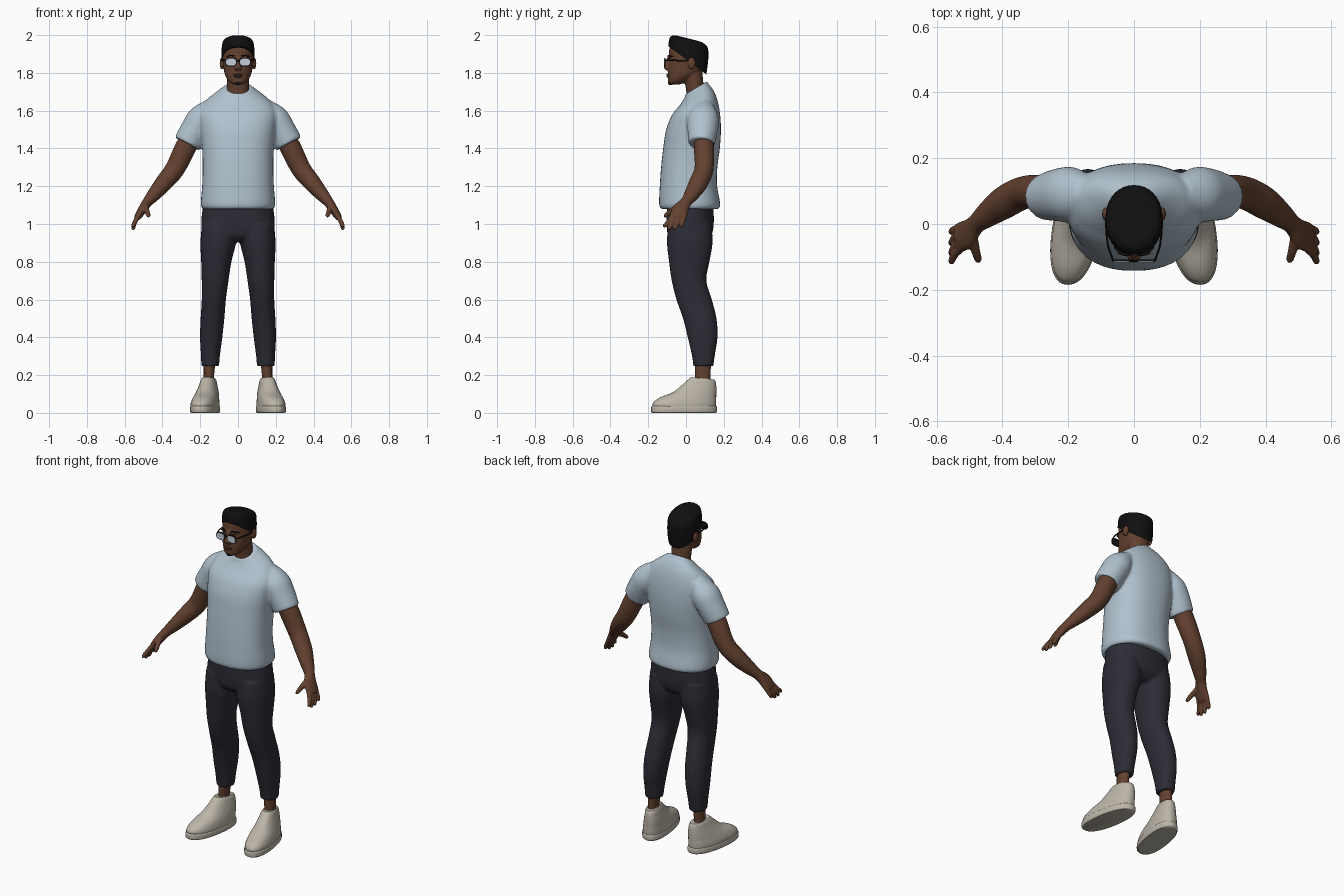
import bpy, bmesh, math
from mathutils import Vector


def material(name, r, g, b):
    m = bpy.data.materials.new(name)
    m.diffuse_color = (r, g, b, 1)
    return m


SKIN = material("brown skin", 0.125, 0.053, 0.029)
LIP = material("dark lips", 0.085, 0.036, 0.025)
SHIRT = material("pale blue cotton", 0.44, 0.54, 0.62)
PANTS = material("charcoal cloth", 0.026, 0.025, 0.036)
SHOE = material("cream leather", 0.50, 0.46, 0.39)
HAIR = material("black", 0.005, 0.005, 0.005)
LENS = material("silver blue lens", 0.56, 0.62, 0.71)


def resample(rows, steps):
    """Smooth curve through the rows, spaced by chord length."""
    p = [Vector(tuple(r) + (0,) * (6 - len(r))) for r in rows]
    t = [0.0]
    for a, b in zip(p, p[1:]):
        t.append(t[-1] + max((b - a).length, 1e-5))
    n = len(p)
    m = []
    for i in range(n):
        lo, hi = max(i - 1, 0), min(i + 1, n - 1)
        m.append((p[hi] - p[lo]) / (t[hi] - t[lo]))
    out = []
    for i in range(n - 1):
        h = t[i + 1] - t[i]
        for k in range(steps):
            u = k / steps
            out.append(p[i] * (2*u**3 - 3*u*u + 1) + m[i] * (h * (u**3 - 2*u*u + u))
                       + p[i + 1] * (3*u*u - 2*u**3) + m[i + 1] * (h * (u**3 - u*u)))
    return out + [p[-1]]


def loft(bm, rows, s=1, ref=None, power=2.0, sides=28, steps=4):
    """Rings of (x, y, z, half width, half depth, tilt). With ref the rings
    follow the path and the half width lies along ref, else they are level."""
    st = resample(rows, steps)
    rings = []
    for i, r in enumerate(st):
        c, u, v = Vector(r[:3]), Vector((1, 0, 0)), Vector((0, 1, r[5]))
        if ref:
            d = Vector(st[min(i + 1, len(st) - 1)][:3]) - Vector(st[max(i - 1, 0)][:3])
            d.normalize()
            u = Vector(ref)
            u = (u - d * u.dot(d)).normalized()
            v = d.cross(u)
        ring = []
        for k in range(sides):
            a = 2 * math.pi * k / sides
            cx, sy = math.cos(a), math.sin(a)
            q = (c + u * r[3] * math.copysign(abs(cx) ** (2 / power), cx)
                 + v * r[4] * math.copysign(abs(sy) ** (2 / power), sy))
            ring.append(bm.verts.new((q.x * s, q.y, q.z)))
        rings.append(ring)
    for a, b in zip(rings, rings[1:]):
        for k in range(sides):
            j = (k + 1) % sides
            bm.faces.new((a[k], a[j], b[j], b[k]))
    bm.faces.new(rings[0])
    bm.faces.new(rings[-1])


def ball(bm, c, r):
    """Ellipsoid with centre c and radii r."""
    vs = bmesh.ops.create_uvsphere(bm, u_segments=20, v_segments=12, radius=1)["verts"]
    for v in vs:
        v.co = Vector(c) + Vector(a * b for a, b in zip(v.co, r))


def finish(name, bm, mat, voxel=0, smooth=4):
    """Turn the bmesh into an object; voxel fuses overlapping pieces."""
    bmesh.ops.recalc_face_normals(bm, faces=bm.faces)
    me = bpy.data.meshes.new(name)
    bm.to_mesh(me)
    bm.free()
    me.materials.append(mat)
    ob = bpy.data.objects.new(name, me)
    bpy.context.collection.objects.link(ob)
    bpy.ops.object.select_all(action="DESELECT")
    ob.select_set(True)
    bpy.context.view_layer.objects.active = ob
    if voxel:
        rm = ob.modifiers.new("fuse", "REMESH")
        rm.mode, rm.voxel_size, rm.use_smooth_shade = "VOXEL", voxel, True
        sm = ob.modifiers.new("soften", "SMOOTH")
        sm.factor, sm.iterations = 0.5, smooth
        me.shade_smooth()
    else:
        bpy.ops.object.shade_smooth_by_angle(angle=math.radians(40))
    return ob


# T-shirt: torso, sleeves and neckband
bm = bmesh.new()
loft(bm, [(0, .02, 1.08, .188, .153), (0, .02, 1.10, .197, .162), (0, .013, 1.2, .190, .152),
          (0, .017, 1.3, .187, .149), (0, .029, 1.4, .190, .150), (0, .040, 1.5, .200, .145),
          (0, .052, 1.58, .205, .128, .05), (0, .064, 1.645, .175, .100, .2),
          (0, .062, 1.685, .125, .078, .4), (0, .055, 1.715, .078, .056, .6),
          (0, .055, 1.722, .070, .050, .6)], power=2.3, sides=40)
loft(bm, [(.0, .055, 1.690, .074, .056, .6), (0, .055, 1.712, .081, .061, .6),
          (0, .055, 1.722, .074, .056, .6)])
for s in (-1, 1):
    loft(bm, [(.14, .09, 1.625, .055, .045), (.19, .09, 1.56, .083, .076), (.23, .088, 1.495, .080, .076),
              (.262, .083, 1.437, .072, .075), (.269, .082, 1.424, .069, .073)], s, ref=(0, 1, 0))
finish("t_shirt", bm, SHIRT, .008, 4)

# Trousers: hips and two legs
bm = bmesh.new()
loft(bm, [(0, .022, 1.12, .183, .122), (0, .022, 1.0, .195, .125), (0, .02, .94, .185, .115),
          (0, .02, .905, .12, .08)], power=2.3, sides=40)
for s in (-1, 1):
    loft(bm, [(.1, .02, 1.0, .092, .115), (.105, .02, .9, .094, .121), (.115, .017, .8, .080, .107),
              (.121, .016, .7, .071, .092), (.128, .043, .6, .064, .094), (.135, .073, .5, .063, .089),
              (.142, .088, .4, .059, .079), (.146, .092, .3, .050, .060), (.147, .092, .248, .047, .053)],
         s, power=2.2)
finish("trousers", bm, PANTS, .008, 4)

for s, side in ((-1, "right"), (1, "left")):
    # Arm with palm, fingers and thumb
    bm = bmesh.new()
    loft(bm, [(.235, .09, 1.48, .05, .05), (.275, .095, 1.41, .054, .056), (.335, .095, 1.29, .050, .052),
              (.395, .065, 1.215, .050, .046), (.45, .025, 1.15, .038, .035), (.48, 0, 1.115, .030, .027),
              (.507, -.03, 1.075, .044, .023), (.532, -.042, 1.035, .045, .018),
              (.536, -.043, 1.027, .040, .012)], s, ref=(0, 1, 0))
    for y0, y1, z1 in ((-.074, -.114, .982), (-.053, -.089, .968), (-.030, -.058, .968), (-.010, -.024, .982)):
        loft(bm, [(.525, y0, 1.045, .012, .012), (.546, (y0 + y1) / 2, 1.01, .012, .012),
                  (.555, y1, z1 + .008, .010, .010), (.556, y1 - .002, z1, .005, .005)],
             s, ref=(0, 1, 0), sides=12)
    loft(bm, [(.495, -.035, 1.095, .020, .018), (.482, -.08, 1.068, .014, .014),
              (.474, -.108, 1.045, .011, .011), (.473, -.116, 1.037, .005, .005)],
         s, ref=(1, 0, 0), sides=12)
    finish(side + "_arm", bm, SKIN, .004, 3)

    # Ankle
    bm = bmesh.new()
    loft(bm, [(.158, .088, .10, .030, .045), (.155, .088, .18, .027, .041), (.150, .09, .28, .032, .044)], s)
    finish(side + "_ankle", bm, SKIN)

    # Shoe upper and sole, with toes turned slightly out
    for name, rows in (
            ("_shoe_upper", [(.173, -.008, .02, .070, .166), (.173, -.008, .05, .070, .168),
                             (.171, .010, .08, .064, .150), (.169, .046, .11, .056, .115),
                             (.168, .068, .145, .046, .092), (.168, .086, .175, .038, .069, -.1),
                             (.168, .088, .183, .033, .062, -.1)]),
            ("_shoe_sole", [(.173, -.01, 0, .068, .168), (.173, -.01, .006, .073, .174),
                            (.173, -.01, .030, .073, .174), (.173, -.01, .036, .069, .170)])):
        bm = bmesh.new()
        loft(bm, rows, s, power=2.3, sides=36)
        for v in bm.verts:
            v.co.x -= s * .15 * v.co.y
        finish(side + name, bm, SHOE)

# Head with neck, nose and ears
bm = bmesh.new()
loft(bm, [(0, .055, 1.64, .062, .05), (0, .047, 1.72, .058, .048), (0, .03, 1.82, .06, .055)])
loft(bm, [(0, -.062, 1.738, .022, .026), (0, -.046, 1.752, .046, .049), (0, -.022, 1.78, .065, .074),
          (0, -.005, 1.81, .074, .091), (0, .005, 1.85, .080, .097), (0, .01, 1.89, .083, .100),
          (0, .012, 1.93, .080, .099), (0, .012, 1.96, .060, .075), (0, .012, 1.97, .03, .04)], power=2.15)
loft(bm, [(0, -.082, 1.89, .009, .012), (0, -.094, 1.855, .012, .017), (0, -.099, 1.828, .020, .018),
          (0, -.092, 1.814, .017, .014)], sides=16)
ball(bm, (0, -.088, 1.884), (.055, .010, .010))
for s in (-1, 1):
    ball(bm, (s * .086, .03, 1.85), (.011, .021, .031))
finish("head", bm, SKIN, .004, 3)

# Mouth, chin beard and brows
bm = bmesh.new()
ball(bm, (0, -.094, 1.790), (.026, .009, .006))
ball(bm, (0, -.094, 1.780), (.022, .009, .006))
finish("lips", bm, LIP)
bm = bmesh.new()
ball(bm, (0, -.080, 1.746), (.020, .016, .011))
finish("chin_beard", bm, HAIR)
bm = bmesh.new()
for s in (-1, 1):
    loft(bm, [(.014, -.094, 1.888, .004, .004), (.036, -.090, 1.892, .004, .005), (.060, -.070, 1.886, .003, .003)],
         s, ref=(0, 0, 1), sides=10)
finish("eyebrows", bm, HAIR)

# Hair: flat-topped cap trimmed along a slanted hairline
bm = bmesh.new()
loft(bm, [(0, .012, 1.76, .078, .090), (0, .012, 1.85, .086, .104), (0, .012, 1.91, .087, .106, -.1),
          (0, .013, 1.95, .084, .103, -.2), (0, .013, 1.970, .076, .093, -.25),
          (0, .010, 1.981, .058, .073, -.25), (0, .005, 1.984, .028, .038, -.25)], power=2.15, sides=36)
cut = bmesh.ops.bisect_plane(bm, geom=bm.verts[:] + bm.edges[:] + bm.faces[:], plane_co=(0, -.09, 1.938),
                             plane_no=(0, .14, .19), clear_inner=True)
bmesh.ops.edgeloop_fill(bm, edges=[e for e in cut["geom_cut"] if isinstance(e, bmesh.types.BMEdge)])
finish("hair", bm, HAIR)

# Glasses: lenses, rims, bridge and temples
lens, rim = bmesh.new(), bmesh.new()
for s in (-1, 1):
    loft(lens, [(.037, -.112, 1.857, .026, .019), (.037, -.117, 1.857, .026, .019)], s, ref=(1, 0, 0), power=2.8)
    loft(rim, [(.037, -.108, 1.857, .030, .023), (.037, -.114, 1.857, .030, .023)], s, ref=(1, 0, 0), power=2.8)
    loft(rim, [(.064, -.110, 1.866, .004, .003), (.080, -.06, 1.866, .004, .003), (.087, .035, 1.862, .004, .003)],
         s, ref=(0, 0, 1), sides=8)
loft(rim, [(-.012, -.112, 1.864, .003, .003), (.012, -.112, 1.864, .003, .003)], ref=(0, 0, 1), sides=8)
finish("lenses", lens, LENS)
finish("glasses_frame", rim, HAIR)
